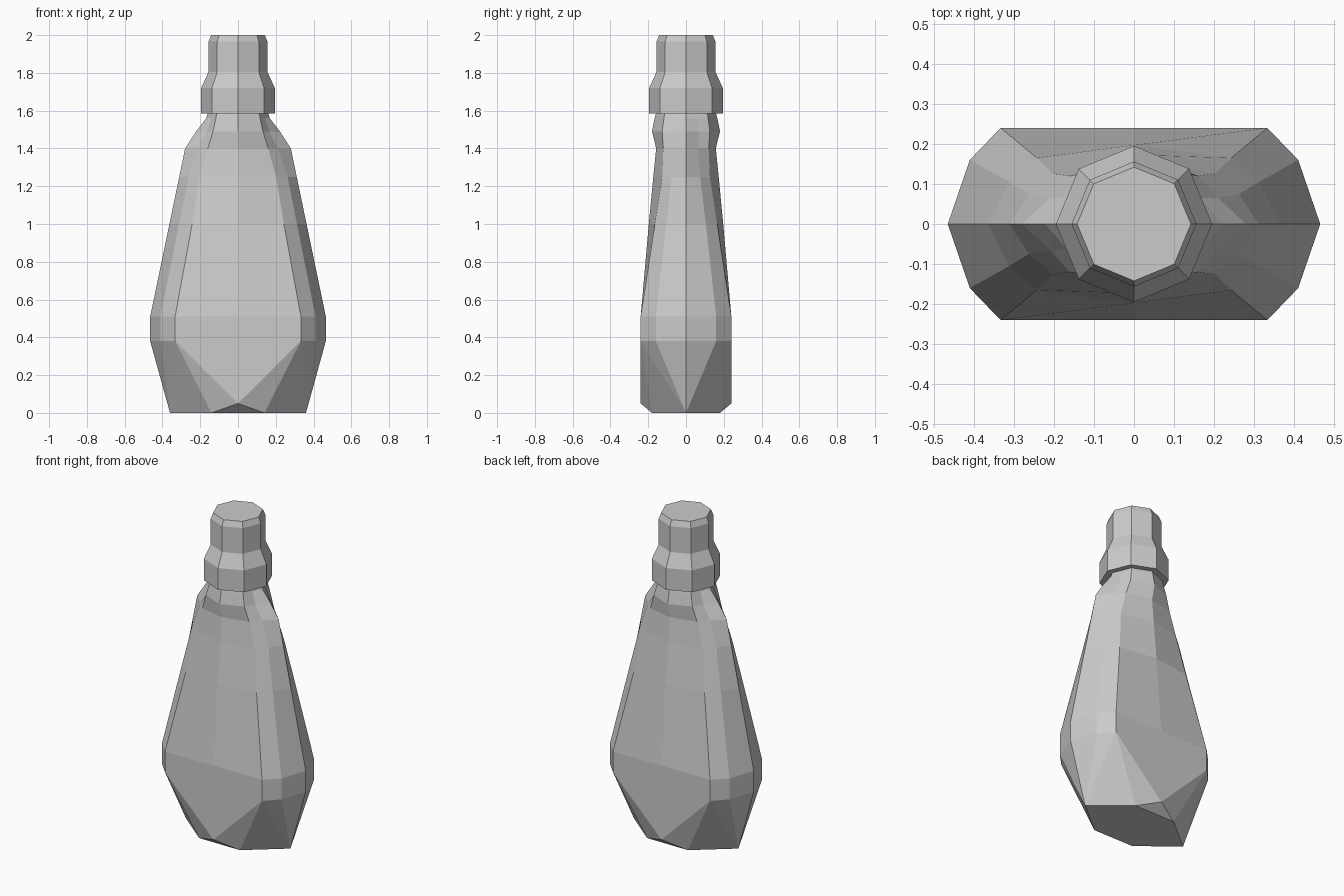
import bpy, bmesh
from math import sin, cos, pi

if "Cube" in bpy.data.objects:
    bpy.data.objects.remove(bpy.data.objects["Cube"])


def make_object(name, bm):
    bmesh.ops.recalc_face_normals(bm, faces=bm.faces)
    mesh = bpy.data.meshes.new(name)
    bm.to_mesh(mesh)
    bm.free()
    obj = bpy.data.objects.new(name, mesh)
    bpy.context.collection.objects.link(obj)
    return obj


def bridge(bm, low, high):
    n = len(low)
    for i in range(n):
        j = (i + 1) % n
        bm.faces.new((low[i], low[j], high[j], high[i]))


def mirrored_ring(bm, quarter, z):
    """Ring from four points: side, side bevel, panel edge, panel centre."""
    d, c, b, a = quarter
    pts = [d, c, b, a]
    pts += [(-x, y) for x, y in (b, c, d)]
    pts += [(x, -y) for x, y in ((-c[0], c[1]), (-b[0], b[1]), a, b, c)]
    return [bm.verts.new((x, y, z)) for x, y in pts]


# Flattened bottle body: stacked faceted sections
sections = [
    (0.38, [(.465, 0), (.41, .16), (.333, .24), (0, .24)]),
    (0.51, [(.465, 0), (.41, .16), (.333, .24), (0, .24)]),
    (1.00, [(.363, 0), (.312, .105), (.243, .165), (0, .197)]),
    (1.25, [(.311, 0), (.262, .075), (.202, .126), (0, .173)]),
    (1.40, [(.28, 0), (.21, .065), (.16, .12), (0, .158)]),
    (1.49, [(.222, 0), (.165, .065), (.132, .126), (0, .18)]),
    (1.56, [(.168, 0), (.143, .06), (.117, .117), (0, .166)]),
    (1.60, [(.155, 0), (.132, .055), (.11, .11), (0, .155)]),
]
bm = bmesh.new()
rings = [mirrored_ring(bm, q, z) for z, q in sections]
for low, high in zip(rings, rings[1:]):
    bridge(bm, low, high)
bm.faces.new(rings[-1])

# Gem-cut base: pointed front and back panels above a flat foot
foot = [bm.verts.new(p) for p in (
    (.36, 0, 0), (.14, .18, 0), (0, .24, .05), (-.14, .18, 0),
    (-.36, 0, 0), (-.14, -.18, 0), (0, -.24, .05), (.14, -.18, 0))]
r = rings[0]
for side, s, tip_a, tip_b in ((0, 1, 1, 2), (6, -1, 3, 2),
                              (6, 1, 5, 6), (0, -1, 7, 6)):
    d, c, b, a = [r[(side + s * i) % 12] for i in range(4)]
    toe, corner, tip = foot[0 if side == 0 else 4], foot[tip_a], foot[tip_b]
    for face in ((d, c, toe), (c, b, toe), (b, corner, toe),
                 (b, tip, corner), (b, a, tip)):
        bm.faces.new(face)
bm.faces.new([foot[i] for i in (0, 1, 3, 4, 5, 7)])
for i in (1, 5):
    bm.faces.new((foot[i], foot[i + 1], foot[i + 2]))
make_object("bottle_body", bm)

# Octagonal screw cap with a wide collar
bm = bmesh.new()
rings = [[bm.verts.new((rad * cos(i * pi / 4), rad * sin(i * pi / 4), z))
          for i in range(8)]
         for rad, z in ((.15, 1.585), (.195, 1.585), (.195, 1.72),
                        (.156, 1.805), (.156, 1.965), (.142, 2.0))]
for low, high in zip(rings, rings[1:]):
    bridge(bm, low, high)
bm.faces.new(rings[0])
bm.faces.new(rings[-1])
make_object("cap", bm)
